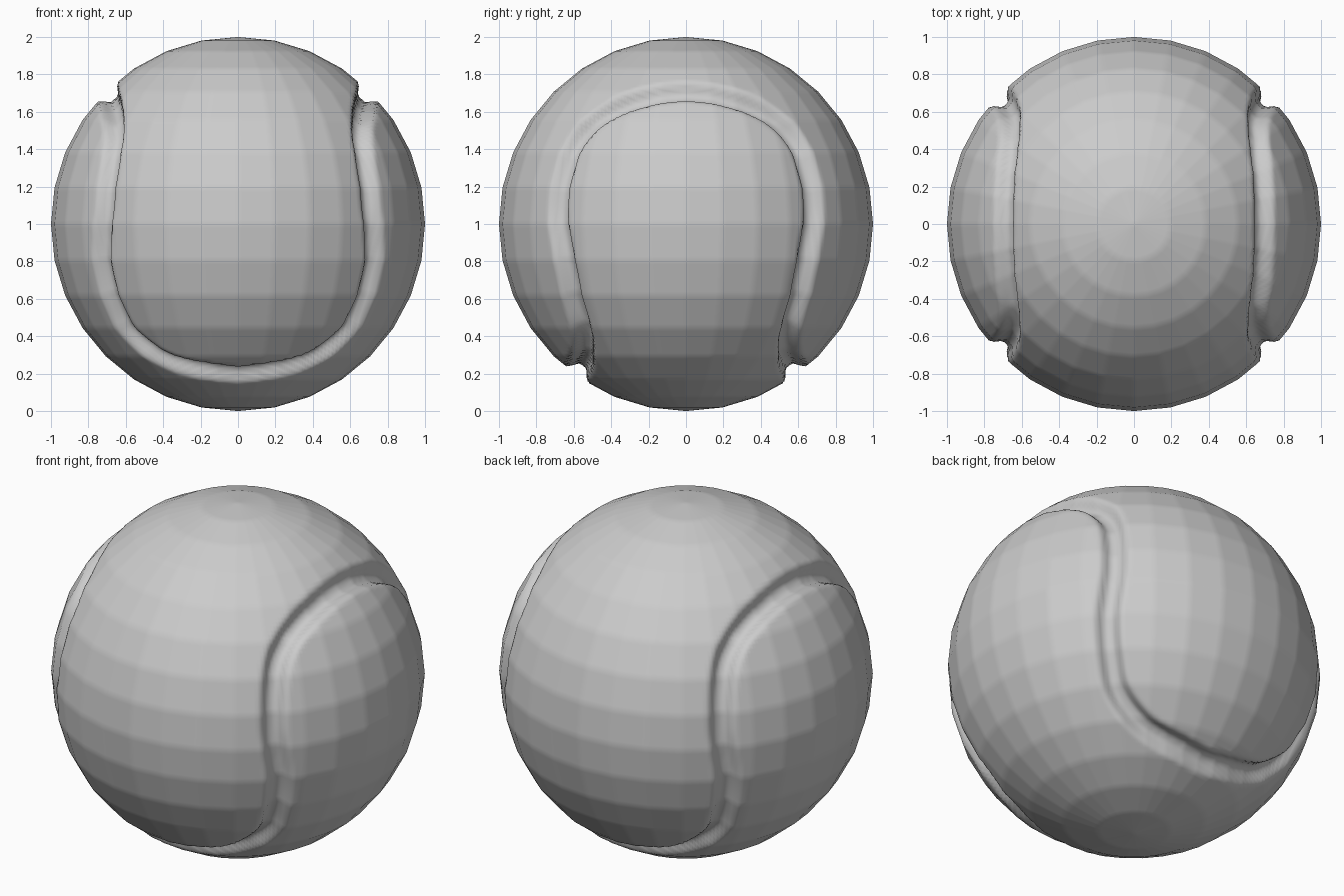
import bpy, bmesh
from mathutils import Vector, kdtree

if "Cube" in bpy.data.objects:
    bpy.data.objects.remove(bpy.data.objects["Cube"])

GROOVE_DEPTH = 0.06
HALF_WIDTH = 0.078   # where the groove meets the surface
FLOOR_WIDTH = 0.02   # half width of the groove floor

# One quarter of the seam (mirrored in x and y), relative to the ball centre
quarter = [Vector(p).normalized() for p in [
    (.70, 0, .71), (.69, .3, .66), (.67, .5, .55), (.68, .62, .4),
    (.72, .69, .1), (.73, .65, -.2), (.68, .61, -.42), (.58, .56, -.59),
    (.4, .56, -.73), (.15, .585, -.79), (0, .585, -.81)]]


def catmull(a, b, c, d, t):
    return 0.5 * (2 * b + (c - a) * t + (2 * a - 5 * b + 4 * c - d) * t ** 2
                  + (3 * b - a - 3 * c + d) * t ** 3)


# Smooth seam samples; the ends continue as mirror images
first = quarter[1] * Vector((1, 1, 1))
first.y = -first.y
last = quarter[-2].copy()
last.x = -last.x
ctrl = [first] + quarter + [last]
samples = []
for i in range(1, len(ctrl) - 2):
    for k in range(60):
        samples.append(catmull(*ctrl[i - 1:i + 3], k / 60).normalized())
samples.append(quarter[-1])
tree = kdtree.KDTree(len(samples))
for i, p in enumerate(samples):
    tree.insert(p, i)
tree.balance()

# Ball: 32-sided sphere, finely divided without rounding its outline
bm = bmesh.new()
bmesh.ops.create_uvsphere(bm, u_segments=32, v_segments=16, radius=1)
coarse = bm.copy()
coarse.normal_update()
bmesh.ops.subdivide_edges(bm, edges=bm.edges[:], cuts=8, use_grid_fill=True)

# Sink the seam groove into the surface
for v in bm.verts:
    direction = v.co.normalized()
    folded = Vector((abs(direction.x), abs(direction.y), direction.z))
    dist = tree.find(folded)[2]
    t = min(max((HALF_WIDTH - dist) / (HALF_WIDTH - FLOOR_WIDTH), 0), 1)
    v.co -= direction * GROOVE_DEPTH * t * t * (3 - 2 * t)
    v.co.z += 1
for f in bm.faces:
    f.smooth = True
coarse.free()

mesh = bpy.data.meshes.new("ball")
bm.to_mesh(mesh)
bm.free()
ball = bpy.data.objects.new("ball", mesh)
bpy.context.collection.objects.link(ball)
